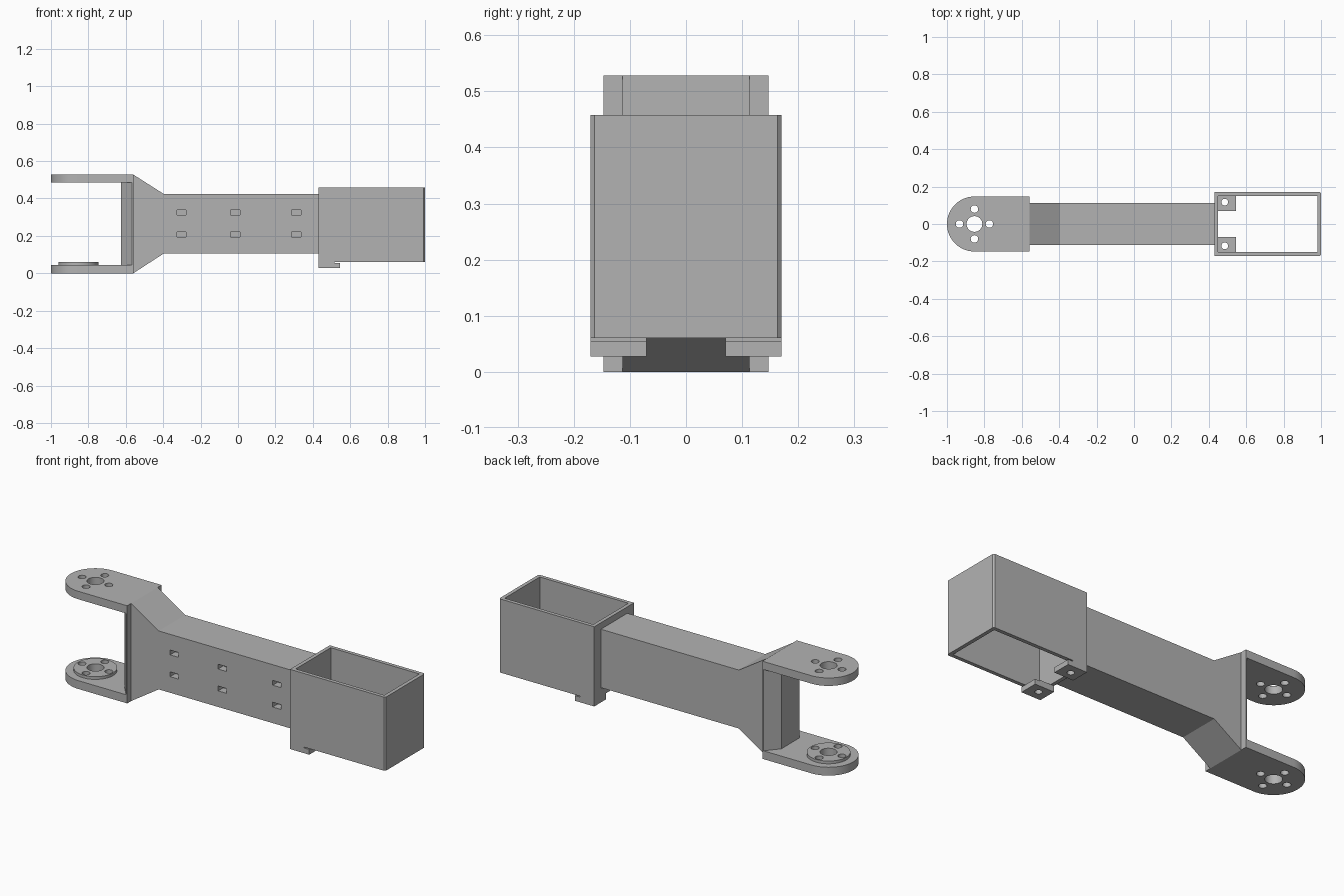
import bpy, bmesh, math
from mathutils import Matrix

if "Cube" in bpy.data.objects:
    bpy.data.objects.remove(bpy.data.objects["Cube"])

grey = bpy.data.materials.new("plain grey")
grey.diffuse_color = (0.45, 0.45, 0.45, 1)
grey.use_nodes = True
grey.node_tree.nodes["Principled BSDF"].inputs["Base Color"].default_value = grey.diffuse_color


def prism(name, pts, lo, hi, axis="z"):
    """Extrude a closed outline: (x, y) along z, or (x, z) along y."""
    bm = bmesh.new()
    place = (lambda a, b, c: (a, b, c)) if axis == "z" else (lambda a, b, c: (a, c, b))
    face = bm.faces.new([bm.verts.new(place(a, b, lo)) for a, b in pts])
    res = bmesh.ops.extrude_face_region(bm, geom=[face])
    verts = [v for v in res["geom"] if isinstance(v, bmesh.types.BMVert)]
    step = (0, 0, hi - lo) if axis == "z" else (0, hi - lo, 0)
    bmesh.ops.translate(bm, verts=verts, vec=step)
    bmesh.ops.recalc_face_normals(bm, faces=bm.faces)
    mesh = bpy.data.meshes.new(name)
    bm.to_mesh(mesh)
    bm.free()
    mesh.materials.append(grey)
    ob = bpy.data.objects.new(name, mesh)
    bpy.context.collection.objects.link(ob)
    return ob


def rect(x0, x1, y0, y1):
    return [(x0, y0), (x1, y0), (x1, y1), (x0, y1)]


def circle(cx, cy, r, n=32):
    return [(cx + r * math.cos(2 * math.pi * i / n), cy + r * math.sin(2 * math.pi * i / n))
            for i in range(n)]


def cut(ob, cutters):
    """Subtract the cutters, bake the result and remove them."""
    for c in cutters:
        m = ob.modifiers.new("cut", "BOOLEAN")
        m.operation, m.solver, m.object = "DIFFERENCE", "EXACT", c
    bpy.context.view_layer.update()
    dg = bpy.context.evaluated_depsgraph_get()
    mesh = bpy.data.meshes.new_from_object(ob.evaluated_get(dg))
    ob.modifiers.clear()
    ob.data = mesh
    for c in cutters:
        bpy.data.objects.remove(c)


def smooth(ob):
    bpy.ops.object.select_all(action="DESELECT")
    ob.select_set(True)
    bpy.context.view_layer.objects.active = ob
    bpy.ops.object.shade_smooth_by_angle(angle=math.radians(30))


# Fork plates with a rounded end, centre bore and four screw holes
PX, R = -0.853, 0.147
arc = [(PX + R * math.cos(a), R * math.sin(a))
       for a in [math.pi / 2 + math.pi * i / 32 for i in range(33)]]
outline = arc + [(-0.56, -R), (-0.56, R)]


def bolt_holes():
    holes = [prism("cutter", circle(PX, 0, 0.042), -0.2, 0.8)]
    for dx, dy in ((1, 0), (-1, 0), (0, 1), (0, -1)):
        holes.append(prism("cutter", circle(PX + 0.08 * dx, 0.08 * dy, 0.02, 24), -0.2, 0.8))
    return holes


for name, pts, lo, hi in (("upper_fork_plate", outline, 0.485, 0.528),
                          ("lower_fork_plate", outline, 0.0, 0.045),
                          ("bearing_disc", circle(PX, 0, 0.107, 48), 0.045, 0.06)):
    part = prism(name, pts, lo, hi)
    cut(part, bolt_holes())
    smooth(part)

# Tapered wall joining the two fork plates
prism("fork_web", [(-0.56, -R), (-0.56, R), (-0.567, R), (-0.625, 0.078),
                   (-0.625, -0.078), (-0.567, -R)], 0.045, 0.485)

# Arm beam flaring up and down to the fork, with pockets on its front side
arm = prism("arm_beam", [(-0.56, 0), (-0.395, 0.107), (0.43, 0.107), (0.43, 0.423),
                         (-0.395, 0.423), (-0.56, 0.528)], -0.113, 0.113, "y")
cut(arm, [prism("cutter", rect(x - 0.025, x + 0.025, z - 0.013, z + 0.013), -0.2, -0.07, "y")
          for x in (-0.302, -0.015, 0.312) for z in (0.325, 0.207)])

# Open rectangular housing with small bevels on the far corners
W, B = 0.17, 0.007
housing = prism("housing", [(0.43, -W), (1 - B, -W), (1, -W + B), (1, W - B),
                            (1 - B, W), (0.43, W)], 0.06, 0.458)
cut(housing, [prism("cutter", rect(0.45, 0.98, -0.15, 0.15), -0.1, 0.6)])

# Stepped screw tabs under the housing
for side, s in (("front", -1), ("back", 1)):
    y0, y1 = sorted((0.07 * s, W * s))
    tab = prism(side + "_screw_tab", [(0.43, 0.027), (0.545, 0.027), (0.545, 0.055),
                                      (0.515, 0.055), (0.515, 0.06), (0.43, 0.06)], y0, y1, "y")
    cut(tab, [prism("cutter", circle(0.485, 0.117 * s, 0.018, 24), -0.1, 0.2)])
    smooth(tab)
